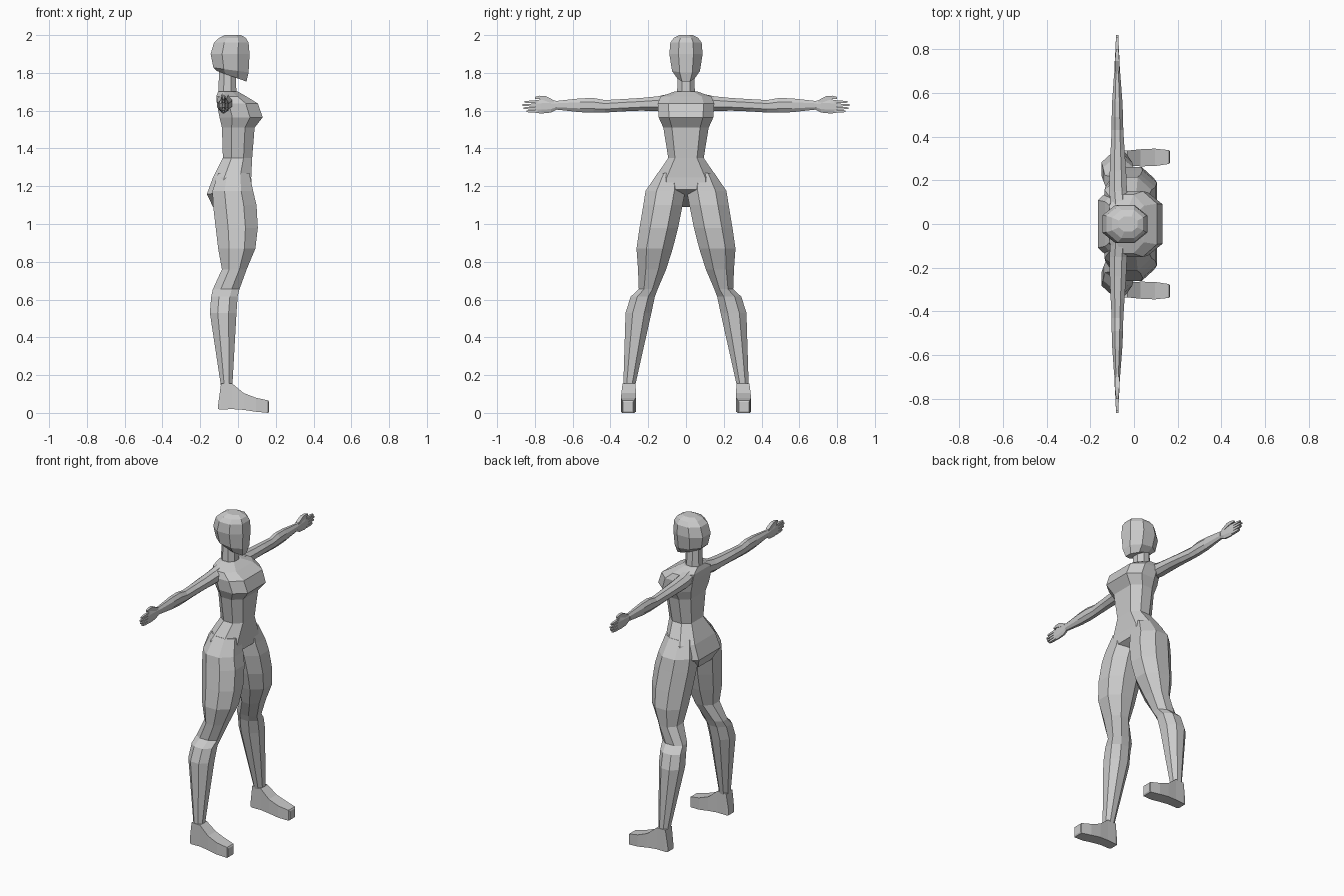
import bpy, bmesh

grey = bpy.data.materials.new("plain grey")
grey.diffuse_color = (0.6, 0.6, 0.6, 1)


def octagon(k):
    """Eight-sided unit outline; k is the half width of its front and back flats."""
    return [(1, -k), (1, k), (.41, 1), (-.41, 1), (-1, k), (-1, -k), (-.41, -1), (.41, -1)]


OCT = octagon(.45)
BOX = [(1, -1), (1, 1), (-1, 1), (-1, -1)]
PLACE = {"z": lambda t, u, v: (u, v, t),
         "y": lambda t, u, v: (u, t, v),
         "x": lambda t, u, v: (t, u, v)}


def loft(name, rings, axis="z", shape=OCT, mirror=False):
    """Skin rings (t, u0, u1, v0, v1, tilt) along an axis; tilt lifts the +u side."""
    bm = bmesh.new()
    loops = []
    for r in rings:
        t, u0, u1, v0, v1 = r[:5]
        tilt = r[5] if len(r) > 5 else 0
        loops.append([bm.verts.new(PLACE[axis](t + tilt * a,
                                               (u0 + u1) / 2 + a * (u1 - u0) / 2,
                                               (v0 + v1) / 2 + b * (v1 - v0) / 2))
                      for a, b in shape])
    n = len(shape)
    for lo, hi in zip(loops, loops[1:]):
        for i in range(n):
            bm.faces.new((lo[i], lo[(i + 1) % n], hi[(i + 1) % n], hi[i]))
    bm.faces.new(loops[0])
    bm.faces.new(loops[-1])
    bmesh.ops.recalc_face_normals(bm, faces=bm.faces)
    me = bpy.data.meshes.new(name)
    bm.to_mesh(me)
    bm.free()
    me.materials.append(grey)
    ob = bpy.data.objects.new(name, me)
    bpy.context.collection.objects.link(ob)
    if mirror:
        m = ob.modifiers.new("other side", "MIRROR")
        m.use_axis = (False, True, False)
        m.use_mirror_merge = False
    return ob


def sym(rows):
    """Rings centred on y = 0 from (z, back, front, half width, tilt)."""
    return [(z, b, f, -h, h, t) for z, b, f, h, t in rows]


# head with the jaw line sloping down to the chin
loft("head", sym([
    (1.782, -.112, .045, .046, -.028),
    (1.815, -.130, .056, .074, -.012),
    (1.900, -.145, .061, .088, 0),
    (1.960, -.127, .056, .083, 0),
    (1.985, -.100, .042, .065, 0),
    (2.000, -.070, .015, .035, 0)]))

# neck
loft("neck", sym([(1.68, -.105, -.008, .048, 0), (1.81, -.100, -.012, .042, 0)]))

# torso from the pelvis floor to the base of the neck
loft("torso", sym([
    (1.125, -.132, .030, .100, .035),
    (1.170, -.165, .072, .175, .012),
    (1.245, -.133, .070, .165, 0),
    (1.350, -.080, .075, .094, 0),
    (1.510, -.085, .088, .120, 0),
    (1.565, -.098, .131, .145, 0),
    (1.638, -.112, .105, .150, 0),
    (1.675, -.115, .045, .135, 0),
    (1.702, -.105, -.002, .058, 0)]), shape=octagon(.62))

# legs
loft("leg", [
    (.140, -.090, -.030, .270, .332),
    (.530, -.149, -.008, .183, .320),
    (.615, -.142, -.002, .165, .293),
    (.655, -.133, .008, .150, .250),
    (.760, -.085, .046, .105, .254),
    (.870, -.105, .092, .070, .262),
    (.980, -.118, .105, .042, .246),
    (1.100, -.132, .098, .018, .226),
    (1.175, -.135, .080, .004, .214),
    (1.270, -.105, .060, .030, .150)], mirror=True)

# feet, heel to toe
loft("foot", [
    (-.105, .275, .330, .020, .045),
    (-.090, .270, .334, .018, .155),
    (-.030, .268, .336, .020, .155),
    (.030, .264, .342, .016, .105),
    (.095, .265, .345, .006, .080),
    (.160, .275, .338, .000, .066),
    (.165, .280, .333, .008, .058)], axis="x", shape=BOX, mirror=True)

# arms, shoulder to wrist
loft("arm", [
    (.060, -.108, -.020, 1.610, 1.695),
    (.150, -.112, -.032, 1.598, 1.676),
    (.240, -.111, -.036, 1.600, 1.667),
    (.340, -.107, -.043, 1.596, 1.661),
    (.430, -.102, -.049, 1.590, 1.656),
    (.490, -.102, -.050, 1.589, 1.667),
    (.560, -.100, -.053, 1.592, 1.665),
    (.690, -.091, -.063, 1.606, 1.651)], axis="y", mirror=True)

# palms
loft("palm", [
    (.680, -.090, -.064, 1.608, 1.650),
    (.715, -.090, -.065, 1.590, 1.658),
    (.765, -.087, -.067, 1.585, 1.660),
    (.798, -.085, -.069, 1.588, 1.655)], axis="y", mirror=True)

# four fingers stacked over the height of the palm
for i, tip in enumerate((.845, .860, .865, .855)):
    z = 1.590 + i * .0165
    loft("finger_%d" % (i + 1), [
        (.785, -.085, -.069, z, z + .0145),
        (.825, -.084, -.070, z, z + .0135),
        (tip, -.082, -.072, z + .003, z + .011)], axis="y", shape=BOX, mirror=True)

# thumbs
loft("thumb", [
    (.700, -.088, -.066, 1.635, 1.655),
    (.745, -.087, -.067, 1.652, 1.678),
    (.775, -.085, -.069, 1.661, 1.679),
    (.800, -.082, -.071, 1.663, 1.673)], axis="y", shape=BOX, mirror=True)
